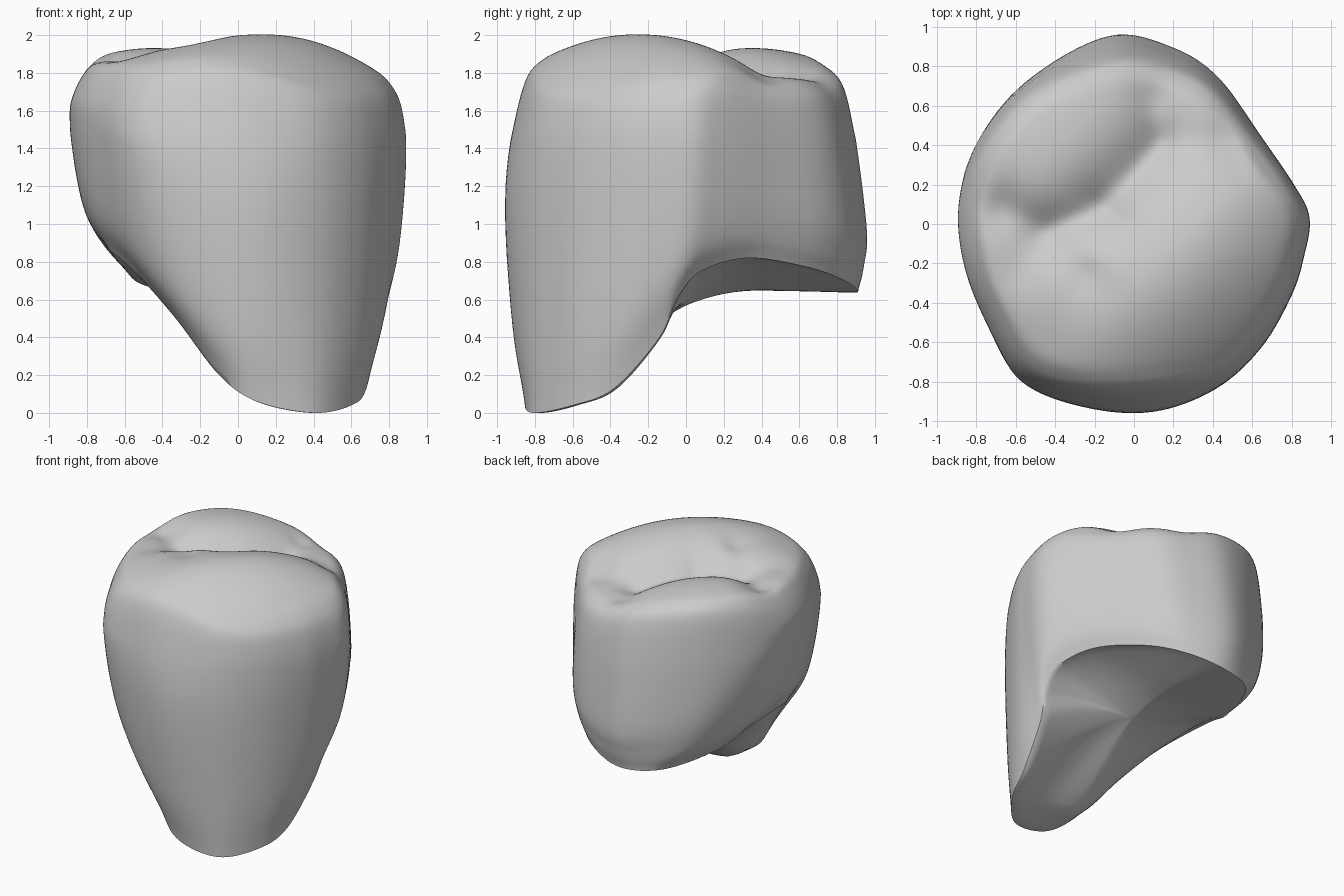
import bpy, bmesh, math
from mathutils import Vector
from mathutils.geometry import intersect_point_line

if "Cube" in bpy.data.objects:
    bpy.data.objects.remove(bpy.data.objects["Cube"])

AROUND = 8    # steps between outline points
UP = 8        # steps between wall rings
TOP_RINGS = 36
BASE_RINGS = 16
BASE_CENTER = Vector((.05, .05))

# Lower margin points (x, y, z), each paired with a belly point (x, y)
margin = [(.40, -.81, 0), (.1, -.85, .06), (-.1, -.77, .2), (-.33, -.6, .5),
          (-.55, -.42, .75), (-.68, -.2, .86), (-.62, .1, .79), (-.53, .38, .69),
          (-.36, .78, .65), (-.08, .91, .64), (.2, .84, .70), (.42, .65, .77),
          (.62, .33, .82), (.74, .08, .75), (.76, -.05, .6), (.73, -.14, .4),
          (.68, -.38, .13), (.6, -.6, .04)]
belly = [(.42, -.83), (.1, -.95), (-.25, -.93), (-.57, -.8), (-.74, -.52), (-.86, -.22),
         (-.89, .1), (-.79, .42), (-.55, .72), (-.13, .95), (.2, .89), (.43, .74),
         (.64, .45), (.81, .2), (.89, .03), (.86, -.17), (.8, -.36), (.65, -.62)]

# Grooves of the biting surface: start, end, depth, width
grooves = [((-.45, -.04), (-.15, .1), .19, .17), ((-.15, .1), (.12, .4), .21, .2),
           ((.12, .4), (.1, .62), .12, .12), ((.14, .39), (.48, .42), .1, .14),
           ((-.45, -.04), (-.66, .07), .12, .12), ((-.45, -.04), (-.56, -.22), .07, .12),
           ((-.42, -.06), (-.25, -.24), .08, .14)]


def spline(a, b, c, d, t):
    return 0.5 * (2 * b + (c - a) * t + (2 * a - 5 * b + 4 * c - d) * t ** 2
                  + (3 * b - a - 3 * c + d) * t ** 3)


def closed(points):
    n = len(points)
    return [spline(*(points[(i + k) % n] for k in (-1, 0, 1, 2)), s / AROUND)
            for i in range(n) for s in range(AROUND)]


def column(points):
    p = [2 * points[0] - points[1]] + points + [2 * points[-1] - points[-2]]
    return [spline(*p[i:i + 4], s / UP) for i in range(len(points) - 1) for s in range(UP)]


def top_height(x, y):
    # Cusp falling away along and across the diagonal, minus the grooves
    u, w = (x + y + .1) * .707, (x - y - .3) * .707
    z = 2.02 - (.31 if u < 0 else .37) * u * u - (.85 if w > 0 else .11) * w * w
    cut = 0
    for start, end, depth, width in grooves:
        a, b, p = Vector(start), Vector(end), Vector((x, y))
        f = intersect_point_line(p, a, b)[1]
        d = (p - a.lerp(b, min(1, max(0, f)))).length
        cut += (depth * math.exp(-(math.hypot(d, .02) / width) ** 1.3)) ** 4
    return z - cut ** .25


def base_point(edge, s):
    # Arched underside, blending from the margin to a saddle
    x, y = BASE_CENTER.lerp(edge.xy, s)
    saddle = .65 - .5 * min(1, max(0, .4 - y) ** 2) + .2 * max(0, x - .05)
    return Vector((x, y, saddle + (edge.z - saddle) * s * s))


def scaled(point, side, drop):
    x, y = point
    s = side - drop * (abs(y) / (abs(x) + abs(y))) ** 3
    return x * s, y * s


# Wall rings: margin, lower wall, belly, shoulder, crest
low = [Vector(p) for p in margin]
mid = [Vector((x, y, 1 + .45 * x * x + .2 * max(0, -x - y))) for x, y in belly]
lower = [Vector((*a.xy.lerp(b.xy, .68), a.z + .35 * (b.z - a.z))) for a, b in zip(low, mid)]
crest = [Vector((x, y, top_height(x, y))) for x, y in (scaled(p, .88, .15) for p in belly)]
shoulder = [Vector((*scaled(p, .97, .105), c.z - .14)) for p, c in zip(belly, crest)]
rings = [closed(r) for r in (low, lower, mid, shoulder, crest)]
columns = [column(list(c)) for c in zip(*rings)]

# Biting surface rings shrink towards the middle
for col, c in zip(columns, rings[-1]):
    for k in range(TOP_RINGS):
        s = 1 - k / TOP_RINGS
        x, y = c.x * s, c.y * s
        col.append(Vector((x, y, top_height(x, y))))

bm = bmesh.new()


def skin(grid, tip):
    for i, col in enumerate(grid):
        nxt = grid[(i + 1) % len(grid)]
        for a, b, c, d in zip(col, col[1:], nxt[1:], nxt):
            bm.faces.new((a, b, c, d))
        bm.faces.new((col[-1], tip, nxt[-1]))


# Outer wall and biting surface
outer = [[bm.verts.new(p) for p in col] for col in columns]
skin(outer, bm.verts.new((0, 0, top_height(0, 0))))

# Soften the crest and grooves
inner = [v for v in bm.verts if not v.is_boundary]
high = [v for v in inner if v.co.z > 1.5]
for group, times in ((inner, 3), (high, 6)):
    for _ in range(times):
        bmesh.ops.smooth_vert(bm, verts=group, factor=.5, use_axis_x=True,
                              use_axis_y=True, use_axis_z=True)

# Flat rim and arched underside
under = []
for col in outer:
    edge = col[0].co
    rim = Vector((*BASE_CENTER.lerp(edge.xy, .96), edge.z))
    arch = [base_point(rim, 1 - k / BASE_RINGS) for k in range(BASE_RINGS)]
    under.append([col[0]] + [bm.verts.new(p) for p in arch])
skin(under, bm.verts.new(base_point(Vector((0, 0, 0)), 0)))

bmesh.ops.recalc_face_normals(bm, faces=bm.faces)
mesh = bpy.data.meshes.new("tooth_crown")
bm.to_mesh(mesh)
bm.free()

crown = bpy.data.objects.new("tooth_crown", mesh)
bpy.context.collection.objects.link(crown)

mat = bpy.data.materials.new("light_grey")
mat.use_nodes = True
grey = (.6, .6, .6, 1)
mat.diffuse_color = grey
mat.node_tree.nodes["Principled BSDF"].inputs["Base Color"].default_value = grey
mesh.materials.append(mat)

bpy.context.view_layer.objects.active = crown
crown.select_set(True)
bpy.ops.object.shade_smooth_by_angle(angle=math.radians(50))
